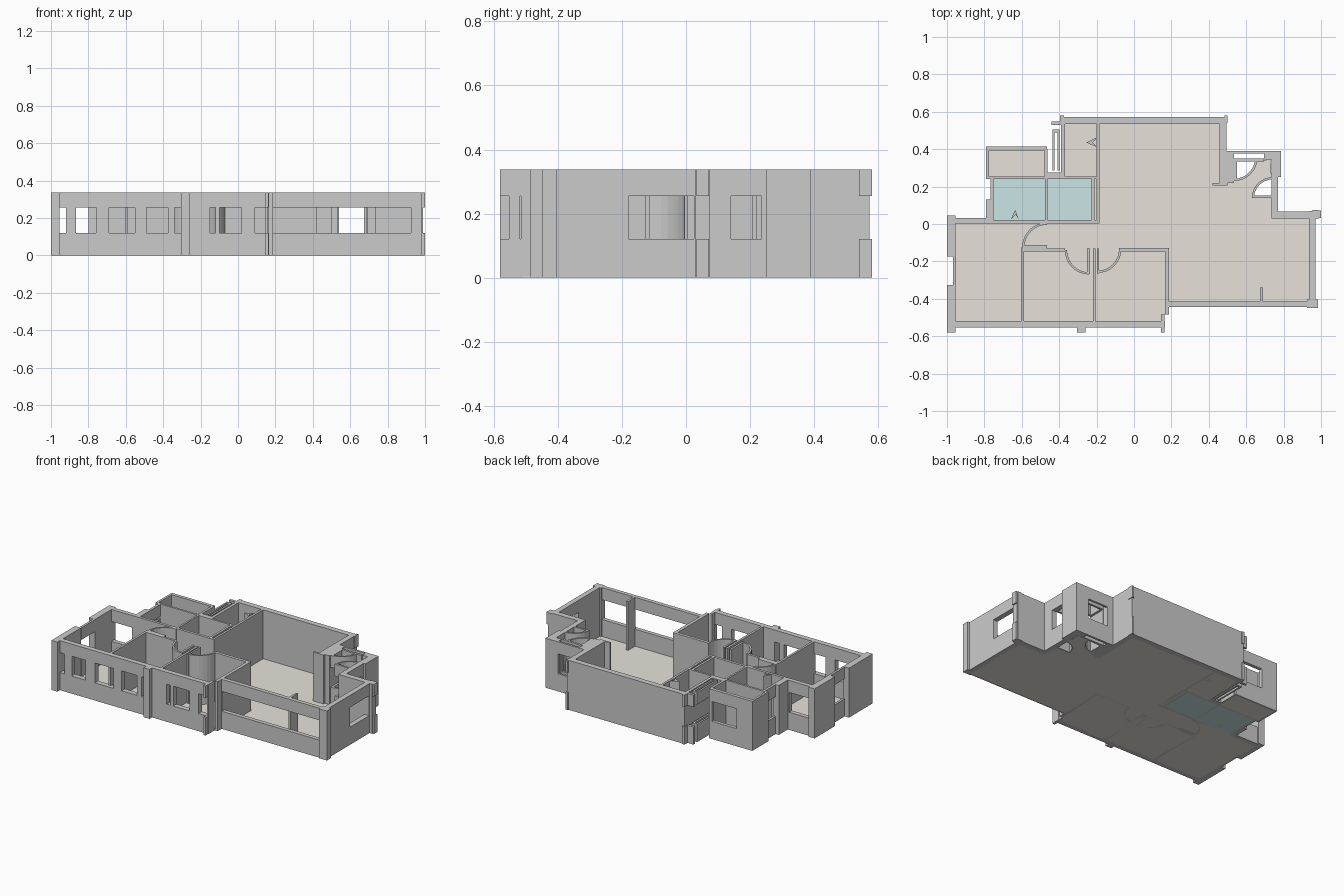
import bpy, bmesh, math

H, SILL, HEAD = 0.337, 0.12, 0.255   # wall height, window sill and window head


def finish(name, bm, color=None):
    me = bpy.data.meshes.new(name)
    bmesh.ops.recalc_face_normals(bm, faces=bm.faces)
    bm.to_mesh(me)
    bm.free()
    ob = bpy.data.objects.new(name, me)
    bpy.context.collection.objects.link(ob)
    if color:
        mat = bpy.data.materials.new(name + "_mat")
        mat.diffuse_color = (*color, 1)
        me.materials.append(mat)
    return ob


def prism(bm, pts, z0, z1):
    low = [bm.verts.new((x, y, z0)) for x, y in pts]
    top = [bm.verts.new((x, y, z1)) for x, y in pts]
    bm.faces.new(low)
    bm.faces.new(top)
    n = len(pts)
    for i in range(n):
        j = (i + 1) % n
        bm.faces.new((low[i], low[j], top[j], top[i]))


def block(bm, x0, x1, y0, y1, z0=0, z1=H):
    prism(bm, [(x0, y0), (x1, y0), (x1, y1), (x0, y1)], z0, z1)


def wall(bm, x0, x1, y0, y1, openings=()):
    """Straight wall; openings are spans along its longer side."""
    along_x = (x1 - x0) > (y1 - y0)
    a, end = (x0, x1) if along_x else (y0, y1)

    def part(s, e, z0=0, z1=H):
        if e - s > 1e-4:
            if along_x:
                block(bm, s, e, y0, y1, z0, z1)
            else:
                block(bm, x0, x1, s, e, z0, z1)
    for s, e in openings:
        part(a, s)
        part(s, e, 0, SILL)
        part(s, e, HEAD, H)
        a = e
    part(a, end)


def arc(bm, cx, cy, r, a0, a1, t=0.012, spans=((0, H),), n=8):
    """Curved door-swing partition."""
    angs = [math.radians(a0 + (a1 - a0) * i / n) for i in range(n + 1)]
    pts = [(cx + r * math.cos(a), cy + r * math.sin(a)) for a in angs]
    pts += [(cx + (r - t) * math.cos(a), cy + (r - t) * math.sin(a)) for a in reversed(angs)]
    for z0, z1 in spans:
        prism(bm, pts, z0, z1)


# front walls
bm = bmesh.new()
wall(bm, -1.0, 0.165, -0.553, -0.518, [(-0.955, -0.92), (-0.865, -0.76), (-0.69, -0.55),
     (-0.49, -0.375), (-0.34, -0.305), (-0.15, -0.12), (-0.10, 0.02), (0.09, 0.155)])
wall(bm, 0.165, 0.98, -0.443, -0.415, [(0.188, 0.935)])
finish("front_walls", bm)

# left wall with its window
bm = bmesh.new()
wall(bm, -1.0, -0.955, -0.58, -0.325)
wall(bm, -0.968, -0.953, -0.325, -0.175, [(-0.325, -0.175)])
wall(bm, -1.0, -0.955, -0.175, 0.045)
finish("left_wall", bm)

# right walls
bm = bmesh.new()
wall(bm, 0.935, 0.97, -0.44, 0.07, [(-0.18, 0.025)])
wall(bm, 0.735, 0.99, 0.03, 0.068)
wall(bm, 0.735, 0.77, 0.068, 0.26, [(0.14, 0.235)])
wall(bm, 0.735, 0.785, 0.25, 0.39)
finish("right_walls", bm)

# back walls
bm = bmesh.new()
wall(bm, -0.39, 0.495, 0.535, 0.573)
wall(bm, 0.458, 0.495, 0.21, 0.54)
wall(bm, -0.39, -0.37, 0.245, 0.54)
wall(bm, 0.42, 0.5, 0.207, 0.22)
wall(bm, -1.0, -0.79, 0.003, 0.033, [(-0.955, -0.80)])
finish("back_walls", bm)

# corner posts and pilasters
bm = bmesh.new()
block(bm, -0.305, -0.26, -0.58, -0.55)
block(bm, 0.925, 0.985, -0.45, -0.405)
block(bm, 0.955, 0.987, 0.03, 0.075)
wall(bm, 0.145, 0.162, -0.58, -0.485, [(-0.58, -0.515)])
for z0, z1 in ((0, SILL), (HEAD, H)):
    block(bm, 0.485, 0.5, 0.54, 0.58, z0, z1)
    block(bm, -0.395, -0.375, 0.54, 0.58, z0, z1)
    block(bm, 0.98, 1.0, 0.033, 0.072, z0, z1)
finish("pilasters", bm)

# back store room and bathrooms
bm = bmesh.new()
wall(bm, -0.79, -0.465, 0.392, 0.415, [(-0.67, -0.485)])
wall(bm, -0.79, -0.775, 0.24, 0.4)
wall(bm, -0.478, -0.462, 0.255, 0.4)
wall(bm, -0.79, -0.75, 0.01, 0.13)
wall(bm, -0.767, -0.75, 0.13, 0.24, [(0.13, 0.24)])
wall(bm, -0.79, -0.19, 0.24, 0.254)
wall(bm, -0.475, -0.463, 0.02, 0.25)
wall(bm, -0.227, -0.212, 0.01, 0.245)
wall(bm, -0.79, -0.185, 0.004, 0.022)
prism(bm, [(-0.66, 0.022), (-0.635, 0.075), (-0.615, 0.022), (-0.632, 0.05)], 0, H)
finish("bathroom_walls", bm)

# interior partitions and stub wall
bm = bmesh.new()
wall(bm, -0.2, -0.185, 0.005, 0.54)
prism(bm, [(-0.195, 0.465), (-0.255, 0.435), (-0.195, 0.41), (-0.22, 0.435)], 0, H)
wall(bm, -0.603, -0.588, -0.53, -0.125)
wall(bm, -0.6, -0.37, -0.148, -0.132)
wall(bm, -0.6, -0.465, -0.135, -0.112)
wall(bm, -0.08, 0.188, -0.148, -0.127)
wall(bm, -0.22, -0.205, -0.53, -0.13)
wall(bm, -0.25, -0.236, -0.268, -0.13)
wall(bm, -0.198, -0.186, -0.265, -0.13)
wall(bm, 0.165, 0.187, -0.485, -0.13)
block(bm, 0.675, 0.69, -0.42, -0.34)
finish("partitions", bm)

# curved door swings
bm = bmesh.new()
arc(bm, -0.24, -0.14, 0.13, 180, 270)
arc(bm, -0.195, -0.135, 0.127, 270, 360)
arc(bm, -0.465, -0.125, 0.133, 90, 180)
finish("door_swings", bm)

# entry bay: window frame strips and door arcs
bm = bmesh.new()
block(bm, 0.495, 0.535, 0.22, 0.39)
block(bm, 0.695, 0.74, 0.345, 0.39)
wall(bm, 0.535, 0.695, 0.376, 0.39, [(0.54, 0.69)])
wall(bm, 0.535, 0.695, 0.335, 0.35, [(0.54, 0.69)])
bands = ((0, SILL), (HEAD, H))
arc(bm, 0.535, 0.355, 0.125, 270, 350, spans=bands)
arc(bm, 0.74, 0.14, 0.11, 90, 180, spans=bands)
for z0, z1 in bands:
    block(bm, 0.63, 0.735, 0.14, 0.153, z0, z1)
    block(bm, 0.535, 0.55, 0.23, 0.34, z0, z1)
finish("entry_bay", bm)

# back ledge frame beside the closet
bm = bmesh.new()
for z0, z1 in bands:
    block(bm, -0.437, -0.425, 0.285, 0.5, z0, z1)
    block(bm, -0.41, -0.398, 0.285, 0.5, z0, z1)
    block(bm, -0.437, -0.398, 0.49, 0.505, z0, z1)
    block(bm, -0.44, -0.39, 0.53, 0.548, z0, z1)
    block(bm, -0.465, -0.385, 0.25, 0.275, z0, z1)
finish("ledge_frame", bm)

# beige floor
bm = bmesh.new()
prism(bm, [(-0.965, -0.53), (0.16, -0.53), (0.17, -0.43), (0.945, -0.43), (0.945, 0.035),
           (0.74, 0.035), (0.74, 0.14), (0.63, 0.145), (0.66, 0.215), (0.735, 0.25),
           (0.73, 0.345), (0.655, 0.34), (0.625, 0.27), (0.54, 0.232), (0.46, 0.215),
           (0.46, 0.54), (-0.38, 0.54), (-0.38, 0.247), (-0.212, 0.247), (-0.212, 0.013),
           (-0.965, 0.013)], 0, 0.004)
block(bm, -0.785, -0.47, 0.248, 0.4, 0, 0.004)
finish("floor", bm, (0.80, 0.76, 0.70))

# teal bathroom floors
bm = bmesh.new()
block(bm, -0.757, -0.469, 0.014, 0.246, 0, 0.004)
block(bm, -0.469, -0.213, 0.014, 0.246, 0, 0.004)
finish("bathroom_floor", bm, (0.60, 0.78, 0.78))
